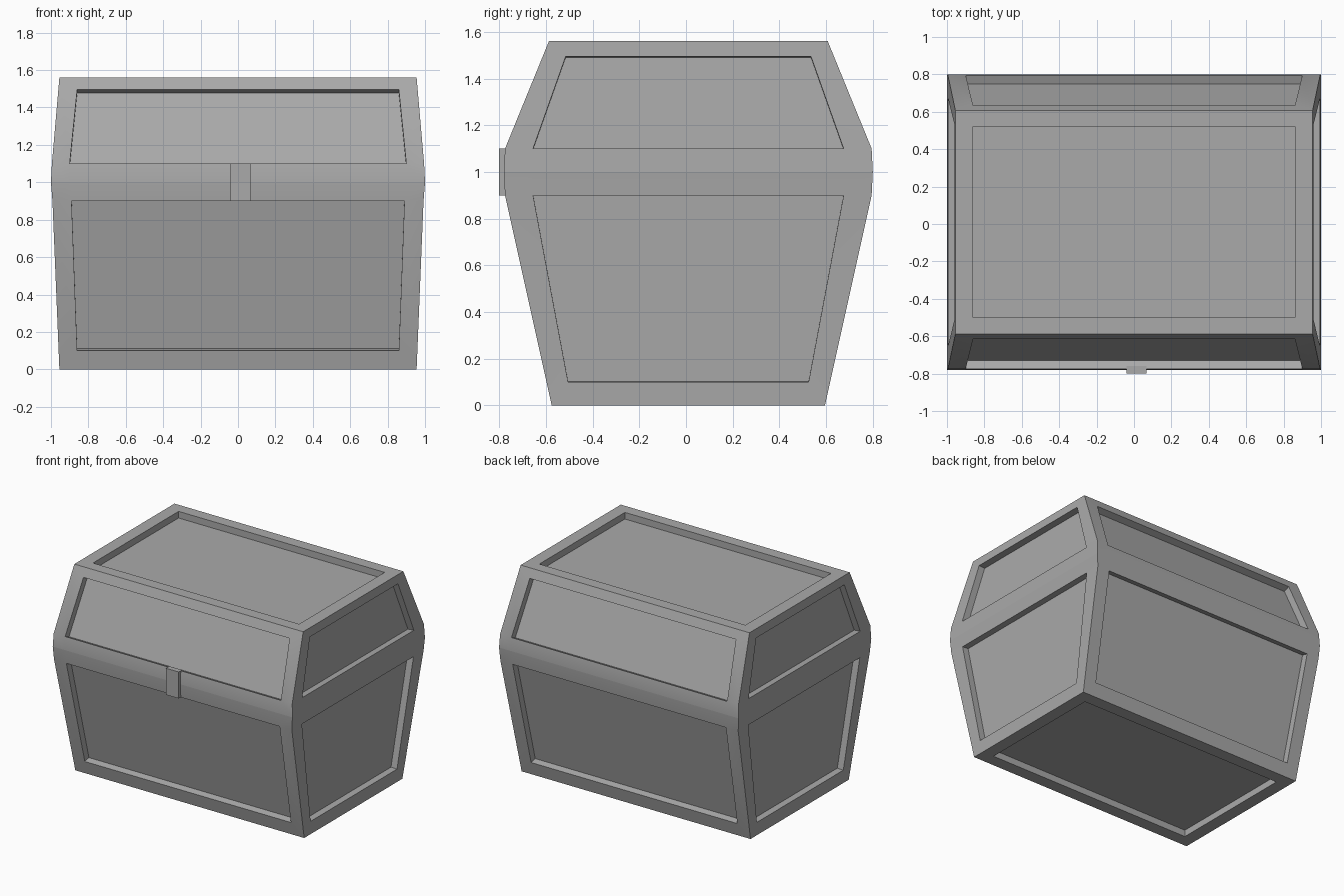
import bpy, bmesh, math
from mathutils import Vector

cube = bpy.data.objects.get("Cube")
if cube:
    bpy.data.objects.remove(cube, do_unlink=True)

CY = 0.01       # the body sits slightly back because the latch sticks out in front
DEPTH = 0.05    # depth of the panel recesses

grey = bpy.data.materials.new("plain grey")
grey.use_nodes = True
colour = (0.4, 0.4, 0.4, 1)
grey.diffuse_color = colour
grey.node_tree.nodes["Principled BSDF"].inputs["Base Color"].default_value = colour

# Maps (along, outward, height) to each side: front, right end, back, left end
SIDES = [lambda u, w, z: Vector((u, CY - w, z)),
         lambda u, w, z: Vector((w, CY + u, z)),
         lambda u, w, z: Vector((-u, CY + w, z)),
         lambda u, w, z: Vector((-w, CY - u, z))]


def face(bm, pts):
    bm.faces.new([bm.verts.new(p) for p in pts])


def framed_panel(bm, outer, opening):
    """Frame strips, recess walls and a sunken panel, corners counter-clockwise."""
    n = (opening[1] - opening[0]).cross(opening[3] - opening[0]).normalized()
    inner = [p - n * DEPTH for p in opening]
    for i in range(4):
        j = (i + 1) % 4
        a, b, c, d = outer[i], outer[j], opening[j], opening[i]
        if (c - a).cross(d - b).length > 1e-4 and (b - a).normalized().cross(d - a).length > 1e-3:
            face(bm, (a, b, c, d))
        face(bm, (d, c, inner[j], inner[i]))
    face(bm, inner)


def chest_part(name, rim, seam, end, z_open, open_rim, open_end, open_cap):
    """rim, seam, end: (half x, half y, z); openings: (half x, half y)."""
    bm = bmesh.new()
    up = end[2] > rim[2]
    for s, at in enumerate(SIDES):
        a = s % 2          # index of the half size running along this side
        b = 1 - a          # index of the half size pointing outward
        t = (z_open - rim[2]) / (end[2] - rim[2])
        w_open = rim[b] + t * (end[b] - rim[b])
        # sloping side with its recessed panel
        low = [(rim[a], rim[b], rim[2]), (open_rim[a], rim[b], rim[2])]
        high = [(end[a], end[b], end[2]), (open_end[a], w_open, z_open)]
        if not up:
            low, high = high, low
        quads = [[at(-l[0], l[1], l[2]), at(l[0], l[1], l[2]),
                  at(h[0], h[1], h[2]), at(-h[0], h[1], h[2])]
                 for l, h in zip(low, high)]
        framed_panel(bm, *quads)
        # band between the panel and the seam
        rim_u = [-rim[a], -open_rim[a], open_rim[a], rim[a]]
        seam_u = [-seam[a], -open_rim[a], open_rim[a], seam[a]]
        for i in range(3):
            face(bm, (at(rim_u[i], rim[b], rim[2]), at(rim_u[i + 1], rim[b], rim[2]),
                      at(seam_u[i + 1], seam[b], seam[2]), at(seam_u[i], seam[b], seam[2])))
    # recessed top or bottom
    corners = [(-1, -1), (1, -1), (1, 1), (-1, 1)]
    if not up:
        corners.reverse()
    rects = [[Vector((x * r[0], CY + y * r[1], end[2])) for x, y in corners]
             for r in (end, open_cap)]
    framed_panel(bm, *rects)
    # weld and close the seam side
    bmesh.ops.remove_doubles(bm, verts=bm.verts, dist=1e-4)
    bmesh.ops.holes_fill(bm, edges=[e for e in bm.edges if e.is_boundary], sides=0)
    bmesh.ops.recalc_face_normals(bm, faces=bm.faces)
    return finish(bm, name)


def finish(bm, name):
    mesh = bpy.data.meshes.new(name)
    bm.to_mesh(mesh)
    bm.free()
    mesh.materials.append(grey)
    obj = bpy.data.objects.new(name, mesh)
    bpy.context.collection.objects.link(obj)
    return obj


SEAM = (1.0, 0.79, 1.0)
parts = [
    chest_part("chest_base", (0.992, 0.785, 0.9), SEAM, (0.955, 0.585, 0.0), 0.1,
               (0.89, 0.665), (0.86, 0.515), (0.86, 0.49)),
    chest_part("chest_lid", (0.995, 0.785, 1.1), SEAM, (0.955, 0.597, 1.56), 1.495,
               (0.9, 0.665), (0.86, 0.525), (0.86, 0.51)),
]

# Soft band, crisp corners and recesses
bpy.ops.object.select_all(action='DESELECT')
for obj in parts:
    obj.select_set(True)
bpy.context.view_layer.objects.active = parts[0]
bpy.ops.object.shade_smooth_by_angle(angle=math.radians(30))

# Latch block bridging the seam at the front
bm = bmesh.new()
bmesh.ops.create_cube(bm, size=1)
for v in bm.verts:
    v.co = (0.013 + v.co.x * 0.105, -0.78 + v.co.y * 0.04, 1.0 + v.co.z * 0.2)
finish(bm, "front_latch")
